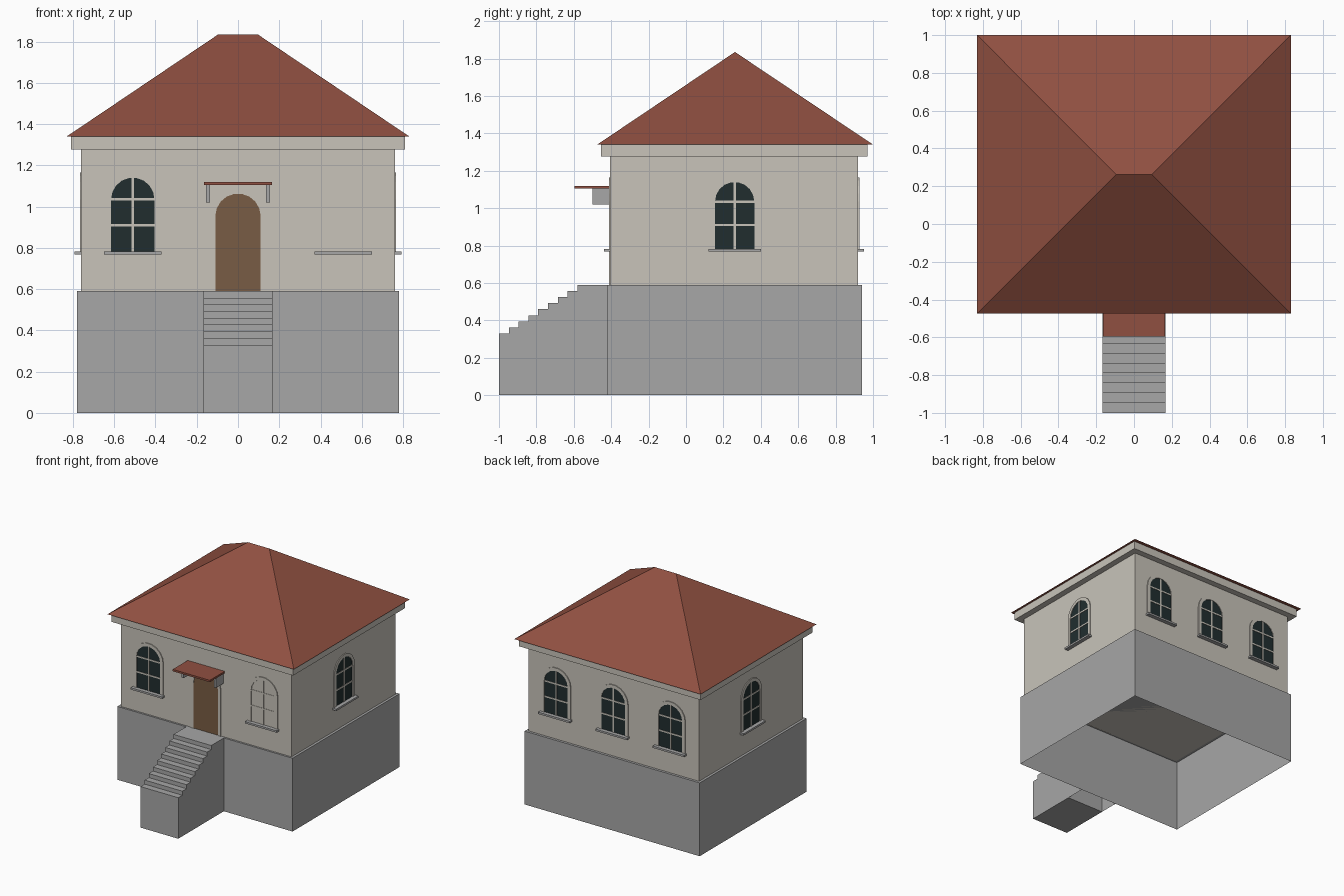
import bpy, bmesh, math
from mathutils import Matrix, Vector

cube = bpy.data.objects.get("Cube")
if cube:
    bpy.data.objects.remove(cube, do_unlink=True)


def material(name, rgb):
    m = bpy.data.materials.new(name)
    m.use_nodes = True
    m.diffuse_color = (*rgb, 1)
    m.node_tree.nodes["Principled BSDF"].inputs["Base Color"].default_value = (*rgb, 1)
    return m


PLASTER = material("cream plaster", (0.58, 0.55, 0.49))
STONE = material("grey stone", (0.385, 0.385, 0.385))
TILE = material("red roof tile", (0.28, 0.08, 0.053))
GLASS = material("dark glass", (0.015, 0.027, 0.028))
WOOD = material("brown wood", (0.19, 0.107, 0.058))


def finish(name, bm, mat, matrix=None):
    bmesh.ops.recalc_face_normals(bm, faces=bm.faces)
    if matrix:
        bm.transform(matrix)
    mesh = bpy.data.meshes.new(name)
    bm.to_mesh(mesh)
    bm.free()
    mesh.materials.append(mat)
    obj = bpy.data.objects.new(name, mesh)
    bpy.context.collection.objects.link(obj)
    return obj


def box(name, xs, ys, zs, mat, matrix=None, open_sides=()):
    """Box between limits; faces whose normal is in open_sides are left out."""
    bm = bmesh.new()
    bmesh.ops.create_cube(bm, size=1)
    bm.normal_update()
    gone = [f for f in bm.faces if any(f.normal.dot(Vector(d)) > 0.9 for d in open_sides)]
    bmesh.ops.delete(bm, geom=gone, context='FACES')
    for v in bm.verts:
        v.co = [lim[0] if c < 0 else lim[1] for c, lim in zip(v.co, (xs, ys, zs))]
    return finish(name, bm, mat, matrix)


def arch(half, bottom, spring, steps=9):
    """Outline of a round-topped opening, as (x, z) points."""
    pts = [(half, bottom)]
    for i in range(steps + 1):
        a = math.pi * i / steps
        pts.append((half * math.cos(a), spring + half * math.sin(a)))
    return pts + [(-half, bottom)]


def extrude(bm, faces, offset):
    geo = bmesh.ops.extrude_face_region(bm, geom=faces)["geom"]
    moved = [g for g in geo if isinstance(g, bmesh.types.BMVert)]
    bmesh.ops.translate(bm, verts=moved, vec=offset)


def panel(name, outline, depth, mat, matrix):
    bm = bmesh.new()
    face = bm.faces.new([bm.verts.new((x, 0, z)) for x, z in outline])
    extrude(bm, [face], (0, -depth, 0))
    return finish(name, bm, mat, matrix)


def surround(name, outer, inner, depth, mat, matrix):
    bm = bmesh.new()
    a, b = ([bm.verts.new((x, 0, z)) for x, z in pts] for pts in (outer, inner))
    faces = [bm.faces.new((a[i], a[i + 1], b[i + 1], b[i])) for i in range(len(a) - 1)]
    extrude(bm, faces, (0, -depth, 0))
    return finish(name, bm, mat, matrix)


def window(name, matrix, pane_mat):
    bottom, spring, half, bar = 0.78, 1.035, 0.105, 0.006
    inner, outer = arch(half, bottom, spring), arch(half + 0.026, bottom, spring)
    panel(name + "_pane", inner, 0.002, pane_mat, matrix)
    surround(name + "_surround", outer, inner, 0.007, PLASTER, matrix)
    box(name + "_mullion", (-bar, bar), (-0.005, 0), (bottom, spring + half - 0.002), PLASTER, matrix)
    for i, z in enumerate((0.91, spring)):
        box(f"{name}_crossbar_{i + 1}", (-half, half), (-0.005, 0), (z - bar, z + bar), PLASTER, matrix)
    box(name + "_sill", (-0.14, 0.14), (-0.033, 0), (0.768, 0.783), STONE, matrix)


def on_wall(x, y, degrees):
    return Matrix.Translation((x, y, 0)) @ Matrix.Rotation(math.radians(degrees), 4, 'Z')


# Main body
FRONT, BACK, SIDE, FLOOR = -0.405, 0.92, 0.76, 0.59
DOWN, FORE, AFT = (0, 0, -1), (0, -1, 0), (0, 1, 0)
box("basement", (-0.78, 0.78), (-0.42, 0.94), (0, FLOOR), STONE, open_sides=[DOWN])
box("walls", (-SIDE, SIDE), (FRONT, BACK), (FLOOR, 1.3), PLASTER)
box("cornice", (-0.81, 0.81), (-0.455, 0.97), (1.277, 1.34), PLASTER)

# Hipped roof with a short ridge
bm = bmesh.new()
eaves = [bm.verts.new((x, y, 1.34)) for x, y in ((-0.83, -0.475), (0.83, -0.475), (0.83, 1), (-0.83, 1))]
left, right = (bm.verts.new((x, 0.262, 1.835)) for x in (0.095, -0.095))
for corners in ((eaves[0], eaves[1], left, right), (eaves[1], eaves[2], left),
                (eaves[2], eaves[3], right, left), (eaves[3], eaves[0], right), eaves):
    bm.faces.new(corners)
finish("roof", bm, TILE)

# Entrance stairs and landing
HALF, COUNT, START, TOP_Y, LOW = 0.168, 8, -1.0, -0.58, 0.33
run, rise = (TOP_Y - START) / COUNT, (FLOOR - LOW) / COUNT
profile = [(START, 0)]
for i in range(COUNT):
    z = LOW + i * rise
    profile += [(START + i * run, z), (START + (i + 1) * run, z)]
profile.append((TOP_Y, 0))
bm = bmesh.new()
side = bm.faces.new([bm.verts.new((-HALF, y, z)) for y, z in profile])
extrude(bm, [side], (2 * HALF, 0, 0))
finish("stairs", bm, STONE)
box("landing", (-HALF, HALF), (TOP_Y, -0.42), (0, FLOOR), STONE, open_sides=[DOWN, AFT])

# Door and canopy
door_place = on_wall(0, FRONT, 0)
door_inner, door_outer = arch(0.11, FLOOR, 0.953), arch(0.134, FLOOR, 0.953)
panel("door", door_inner, 0.002, WOOD, door_place)
surround("door_surround", door_outer, door_inner, 0.007, PLASTER, door_place)
box("canopy", (-0.165, 0.165), (-0.595, FRONT), (1.105, 1.12), TILE)
for name, s in (("left", 1), ("right", -1)):
    box(f"{name}_canopy_bracket", sorted((s * 0.135, s * 0.155)), (-0.5, FRONT), (1.02, 1.105), STONE)

# Windows: the front left one is blind
window("front_right_window", on_wall(-0.51, FRONT, 0), GLASS)
window("front_left_window", on_wall(0.51, FRONT, 0), PLASTER)
window("left_window", on_wall(SIDE, 0.26, 90), GLASS)
window("right_window", on_wall(-SIDE, 0.26, -90), GLASS)
for name, x in (("left", 0.51), ("middle", 0), ("right", -0.51)):
    window(f"back_{name}_window", on_wall(x, BACK, 180), GLASS)
